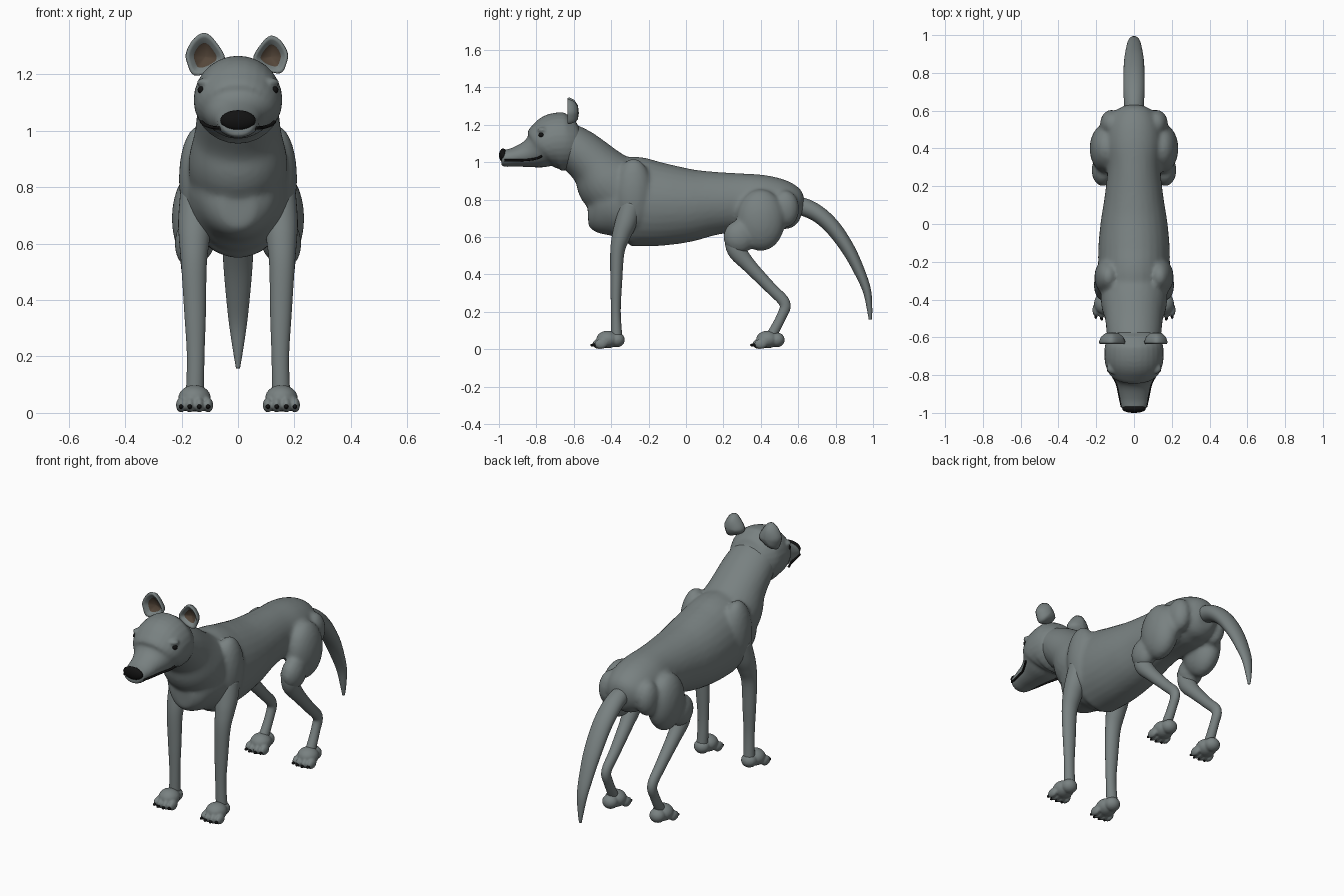
import bpy, bmesh, math
from mathutils import Vector, Matrix

cube = bpy.data.objects.get("Cube")
if cube:
    bpy.data.objects.remove(cube)


def material(name, rgb):
    m = bpy.data.materials.new(name)
    m.use_nodes = True
    m.diffuse_color = (*rgb, 1)
    m.node_tree.nodes["Principled BSDF"].inputs["Base Color"].default_value = (*rgb, 1)
    return m


FUR = material("grey fur", (0.19, 0.22, 0.22))
BLACK = material("black", (0.006, 0.006, 0.006))
BROWN = material("ear brown", (0.09, 0.062, 0.042))


def finish(name, bm, mats, mirror=False, voxel=0, smooth=4):
    """Turn a bmesh into a smooth object, optionally fused or mirrored."""
    bmesh.ops.recalc_face_normals(bm, faces=bm.faces)
    me = bpy.data.meshes.new(name)
    bm.to_mesh(me)
    bm.free()
    me.shade_smooth()
    for m in mats:
        me.materials.append(m)
    ob = bpy.data.objects.new(name, me)
    bpy.context.collection.objects.link(ob)
    if voxel:
        r = ob.modifiers.new("fuse", 'REMESH')
        r.mode, r.voxel_size, r.use_smooth_shade = 'VOXEL', voxel, True
        s = ob.modifiers.new("soften", 'SMOOTH')
        s.factor, s.iterations = 0.5, smooth
    if mirror:
        ob.modifiers.new("mirror", 'MIRROR').use_mirror_merge = False
    return ob


def spline(points, steps=5, closed=False):
    """Catmull-Rom through points of any dimension."""
    p = [Vector(q) for q in points]
    n, out = len(p), []
    for i in range(n if closed else n - 1):
        idx = [(i + k) % n if closed else min(max(i + k, 0), n - 1) for k in (-1, 0, 1, 2)]
        a, b, c, d = (p[j] for j in idx)
        for s in range(steps):
            t = s / steps
            out.append((2 * b + (c - a) * t + (2 * a - 5 * b + 4 * c - d) * t * t
                        + (3 * b - a - 3 * c + d) * t ** 3) / 2)
    return out if closed else out + [p[-1]]


def bridge(bm, rings):
    """Skin a list of vertex rings and cap both ends."""
    for r0, r1 in zip(rings, rings[1:]):
        for i in range(len(r0)):
            j = (i + 1) % len(r0)
            bm.faces.new((r0[i], r0[j], r1[j], r1[i]))
    bm.faces.new(rings[0][::-1])
    bm.faces.new(rings[-1])


def loft(bm, stations, sides=28):
    """Elliptical tube; stations are x, y, z, side radius, other radius."""
    pts = spline(stations)
    rings = []
    for i, p in enumerate(pts):
        t = (pts[min(i + 1, len(pts) - 1)] - pts[max(i - 1, 0)]).to_3d() \
            if len(p) == 3 else Vector((pts[min(i + 1, len(pts) - 1)] - pts[max(i - 1, 0)])[:3])
        t.normalize()
        u = (Vector((1, 0, 0)) - t * t.x).normalized()
        v = t.cross(u)
        ring = []
        for k in range(sides):
            a = 2 * math.pi * k / sides
            ring.append(bm.verts.new(Vector(p[:3]) + u * p[3] * math.cos(a) + v * p[4] * math.sin(a)))
        rings.append(ring)
    bridge(bm, rings)


def ball(bm, centre, radii):
    mat = Matrix.Translation(centre) @ Matrix.Diagonal((*radii, 1))
    bmesh.ops.create_uvsphere(bm, u_segments=24, v_segments=14, radius=1, matrix=mat)


def central(rows):
    return [(0, *r) for r in rows]


# Body: barrel, neck, shoulders and haunches fused together
bm = bmesh.new()
loft(bm, central([(-.525, .735, .06, .075), (-.48, .74, .12, .13), (-.4, .77, .165, .2),
                  (-.3, .79, .185, .24), (-.15, .775, .19, .225), (0, .77, .178, .2),
                  (.15, .78, .155, .17), (.3, .785, .14, .155), (.42, .78, .15, .15),
                  (.52, .765, .14, .135), (.59, .74, .1, .1), (.62, .73, .05, .05)]))
loft(bm, central([(-.28, .78, .17, .15), (-.41, .89, .175, .175), (-.49, .985, .155, .137),
                  (-.575, 1.06, .145, .123), (-.65, 1.11, .135, .11)]))
for s in (1, -1):
    ball(bm, (s * .135, -.28, .83), (.075, .1, .19))      # shoulder
    ball(bm, (s * .15, .4, .69), (.085, .13, .165))       # thigh
    ball(bm, (s * .165, .285, .6), (.06, .085, .09))      # knee
    ball(bm, (s * .12, .53, .75), (.06, .075, .1))        # rump
finish("body", bm, [FUR], voxel=.012, smooth=6)

# Head and muzzle with brow ridges
bm = bmesh.new()
loft(bm, central([(-.54, 1.13, .05, .05), (-.57, 1.12, .11, .11), (-.63, 1.11, .15, .15),
                  (-.7, 1.108, .157, .154), (-.76, 1.085, .146, .129), (-.8, 1.06, .116, .097),
                  (-.85, 1.042, .091, .071), (-.92, 1.027, .076, .051),
                  (-.97, 1.02, .066, .045), (-.985, 1.02, .05, .035)]))
for s in (1, -1):
    ball(bm, (s * .11, -.765, 1.172), (.036, .03, .016))
finish("head", bm, [FUR], voxel=.008, smooth=3)

# Nose
bm = bmesh.new()
ball(bm, (0, -.978, 1.037), (.063, .022, .036))
finish("nose", bm, [BLACK])

# Eyes
bm = bmesh.new()
ball(bm, (.124, -.772, 1.145), (.019, .017, .015))
finish("eyes", bm, [BLACK], mirror=True)

# Mouth line
bm = bmesh.new()
half = [(.13, -.772, 1.032), (.115, -.8, 1.02), (.09, -.85, 1.012),
        (.075, -.92, 1.01), (.064, -.97, 1.01)]
loft(bm, [(*p, .006, .006) for p in half], sides=8)
finish("mouth_line", bm, [BLACK], mirror=True)

# Ears: cupped shells with a brown hollow
outline = [(0, .075), (.035, .058), (.06, .015), (.057, -.02), (.035, -.058),
           (-.02, -.045), (-.062, -.008), (-.035, .045)]
profile = [(.03, .055), (.5, .05), (.85, .03), (1, .004), (.95, -.006),
           (.78, .002), (.58, .014), (.54, .018), (.03, .03)]
for name, side, size in (("left_ear", 1, 1), ("right_ear", -1, 1.13)):
    bm = bmesh.new()
    rings = []
    for scale, depth in profile:
        rings.append([bm.verts.new((side * (.116 + q.x * scale * size), -.628 + depth,
                                    1.262 + q.y * scale * size))
                      for q in spline(outline, 4, closed=True)])
    bridge(bm, rings)
    hollow = {v for r in rings[-3:] for v in r}
    for f in bm.faces:
        f.material_index = int(all(v in hollow for v in f.verts))
    finish(name, bm, [FUR, BROWN])

# Front legs
bm = bmesh.new()
loft(bm, [(.15, -.29, .78, .055, .06), (.152, -.32, .68, .06, .058), (.155, -.345, .61, .054, .05),
          (.156, -.367, .52, .045, .038), (.152, -.373, .35, .038, .031),
          (.15, -.375, .2, .031, .026), (.153, -.37, .06, .032, .03)])
finish("front_legs", bm, [FUR], mirror=True)

# Hind lower legs with bent hock
bm = bmesh.new()
loft(bm, [(.158, .25, .61, .045, .045), (.157, .27, .53, .046, .05), (.154, .34, .445, .038, .038),
          (.15, .45, .33, .03, .031), (.15, .528, .245, .026, .03),
          (.15, .508, .17, .025, .026), (.153, .455, .07, .028, .028)])
finish("hind_legs", bm, [FUR], mirror=True)

# Paws and claws
for name, y in (("front", -.42), ("hind", .435)):
    paw, claws = bmesh.new(), bmesh.new()
    ball(paw, (.154, y, .052), (.058, .06, .047))
    ball(paw, (.154, y + .05, .05), (.045, .043, .04))
    for dx, dy in ((-.048, .01), (-.017, 0), (.017, 0), (.048, .01)):
        ball(paw, (.154 + dx, y - .045 + dy, .028), (.018, .035, .027))
        ball(claws, (.154 + dx, y - .078 + dy, .022), (.008, .014, .008))
    finish(name + "_paws", paw, [FUR], mirror=True, voxel=.006, smooth=3)
    finish(name + "_claws", claws, [BLACK], mirror=True)

# Tail
bm = bmesh.new()
loft(bm, central([(.56, .77, .045, .045), (.63, .76, .052, .048), (.71, .72, .056, .045),
                  (.79, .645, .056, .042), (.87, .53, .052, .036), (.93, .41, .042, .029),
                  (.968, .31, .031, .022), (.982, .21, .016, .014), (.985, .158, .007, .008)]))
finish("tail", bm, [FUR])
